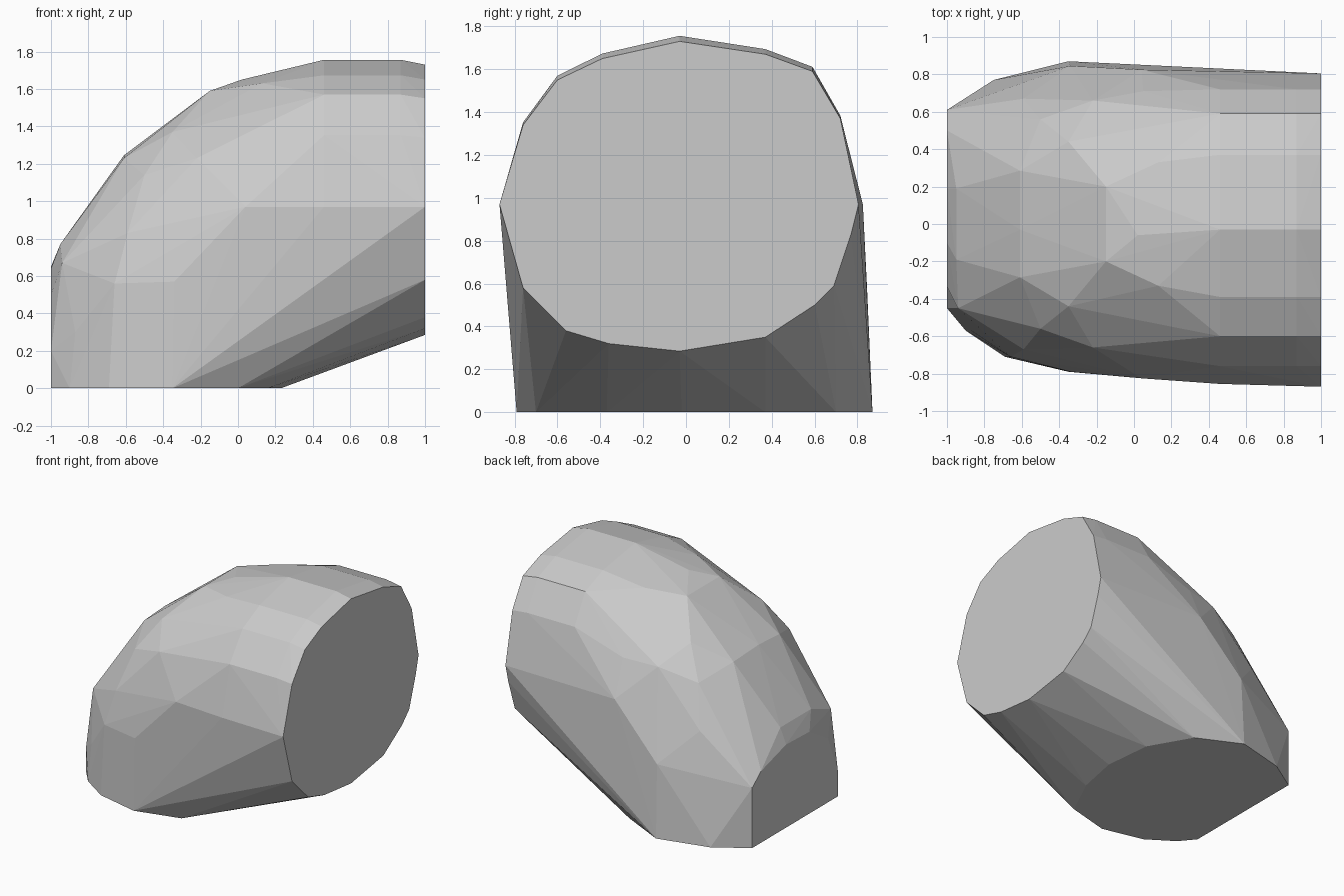
import bpy, bmesh

if "Cube" in bpy.data.objects:
    bpy.data.objects.remove(bpy.data.objects["Cube"])

# Round end section at x = 1 (y, z)
end_ring = [(.805, .97), (.72, 1.37), (.59, 1.59), (.37, 1.67), (-.03, 1.73),
            (-.39, 1.65), (-.60, 1.55), (-.76, 1.34), (-.87, .97), (-.76, .58),
            (-.56, .38), (-.36, .32), (-.03, .285), (.37, .35), (.60, .50),
            (.69, .59), (.77, .83)]
# Flat base outline at z = 0 (x, y)
base = [(-1, -.45), (-.9, -.57), (-.69, -.71), (-.35, -.79), (0, -.70),
        (.16, -.37), (.23, -.02), (.19, .37), (0, .70), (-.35, .87),
        (-.75, .77), (-1, .61)]
# Small flat at x = -1 (y, z)
left_flat = [(-.45, .2), (-.33, .5), (-.1, .64), (.19, .65), (.5, .56), (.61, .47)]
# Faceted bend between the flats, mirrored front to back (x, y, z)
bend = [(-.95, .19, .77), (-.94, .45, .67), (-.87, .57, .3), (-.61, .285, 1.23),
        (-.15, .2, 1.59), (.13, .33, 1.63), (-.5, .56, 1.14), (-.35, .44, 1.37),
        (-.59, .67, .83), (-.22, .66, 1.23), (.05, .71, 1.25),
        (.04, .825, .97), (-.34, .79, .57), (-.66, .71, .56)]

points = [(1, y, z) for y, z in end_ring]
points += [(x, y, 0) for x, y in base]
points += [(-1, y, z) for y, z in left_flat]
points += [(x, s * y, z) for x, y, z in bend for s in (-1, 1)]
points += [(-.61, -.03, 1.245), (.02, -.06, 1.65), (-.34, .845, .57)]
# Slightly swollen upper band behind the round end
for x in (.46, .87):
    points += [(x, y, .97 + (z - .97) * 1.034) for y, z in end_ring[1:8]]
points.append((.46, -.855, .97))

# Wrap the sections in one faceted skin
bm = bmesh.new()
for p in points:
    bm.verts.new(p)
bmesh.ops.convex_hull(bm, input=bm.verts[:])
bmesh.ops.delete(bm, geom=[v for v in bm.verts if not v.link_faces], context='VERTS')
bmesh.ops.dissolve_limit(bm, angle_limit=.015, verts=bm.verts[:], edges=bm.edges[:])
bmesh.ops.recalc_face_normals(bm, faces=bm.faces[:])
mesh = bpy.data.meshes.new("faceted_elbow")
bm.to_mesh(mesh)
bm.free()
bpy.context.collection.objects.link(bpy.data.objects.new("faceted_elbow", mesh))
